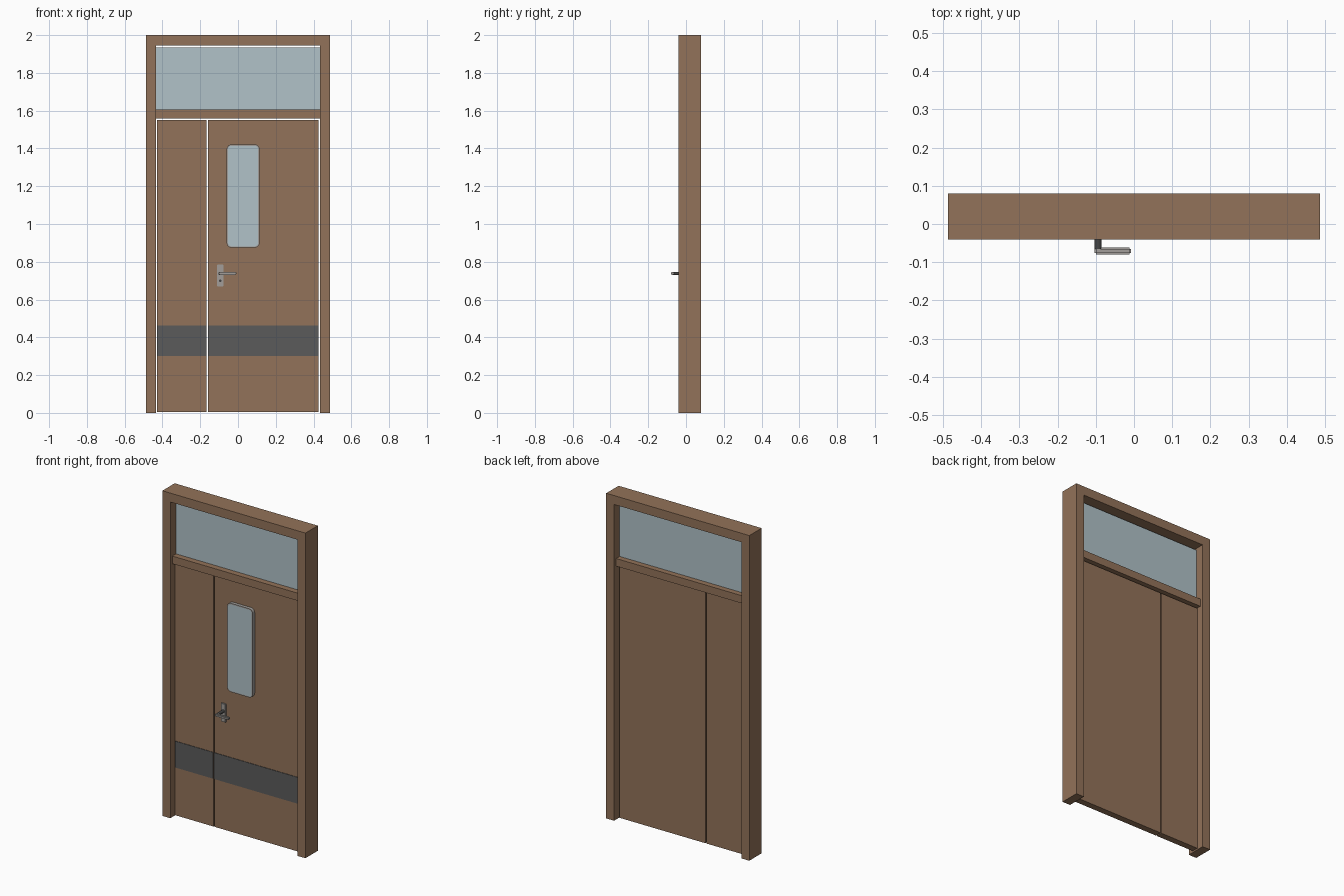
import bpy, bmesh, math
from mathutils import Matrix

if "Cube" in bpy.data.objects:
    bpy.data.objects.remove(bpy.data.objects["Cube"], do_unlink=True)


def material(name, r, g, b):
    m = bpy.data.materials.new(name)
    m.use_nodes = True
    m.diffuse_color = (r, g, b, 1)
    m.node_tree.nodes["Principled BSDF"].inputs["Base Color"].default_value = (r, g, b, 1)
    return m


wood = material("brown wood", 0.29, 0.17, 0.1)
glass = material("pale glass", 0.44, 0.54, 0.58)
kick = material("dark grey plate", 0.105, 0.105, 0.105)
steel = material("brushed steel", 0.36, 0.34, 0.32)
dark = material("dark steel", 0.06, 0.06, 0.06)


def finish(name, bm, *mats):
    bmesh.ops.recalc_face_normals(bm, faces=bm.faces)
    me = bpy.data.meshes.new(name)
    bm.to_mesh(me)
    bm.free()
    ob = bpy.data.objects.new(name, me)
    for m in mats:
        me.materials.append(m)
    bpy.context.collection.objects.link(ob)
    return ob


def box(name, x, y, z, mat, bevel=0):
    bm = bmesh.new()
    bmesh.ops.create_cube(bm, size=1)
    for v in bm.verts:
        v.co = [lo + (c + 0.5) * (hi - lo) for c, (lo, hi) in zip(v.co, (x, y, z))]
    if bevel:
        bmesh.ops.bevel(bm, geom=bm.edges[:], offset=bevel, segments=2, affect='EDGES')
    return finish(name, bm, mat)


def rod(name, x, z, y, radius, mat):
    # cylinder lying along y
    bm = bmesh.new()
    bmesh.ops.create_cone(bm, cap_ends=True, segments=20, radius1=radius, radius2=radius,
                          depth=y[1] - y[0])
    bm.transform(Matrix.Translation((x, sum(y) / 2, z)) @ Matrix.Rotation(math.pi / 2, 4, 'X'))
    ob = finish(name, bm, mat)
    bpy.ops.object.select_all(action='DESELECT')
    ob.select_set(True)
    bpy.context.view_layer.objects.active = ob
    bpy.ops.object.shade_smooth_by_angle()
    return ob


# Frame
depth = (-0.04, 0.08)
inner, outer = 0.433, 0.487
box("jamb_right", (-outer, -inner), depth, (0, 2), wood)
box("jamb_left", (inner, outer), depth, (0, 2), wood)
box("frame_head", (-inner, inner), depth, (1.945, 2), wood)
box("transom_rail", (-inner, inner), (-0.02, 0.06), (1.558, 1.605), wood)
box("transom_glass", (-inner, inner), (0.016, 0.026), (1.605, 1.935), glass)

# Door leaves with kick plates
front, back = 0.0, 0.04
for side, x in (("narrow", (-0.428, -0.167)), ("wide", (-0.16, 0.426))):
    box(side + "_leaf", x, (front, back), (0.005, 1.551), wood)
    box(side + "_kick_plate", x, (front - 0.003, front), (0.3, 0.462), kick)

# Vision panel: raised rounded rim with an inset glass face
cx, cz, hw, hh, r = 0.027, 1.148, 0.087, 0.273, 0.025
bm = bmesh.new()
ring = []
for i, (sx, sz) in enumerate(((1, 1), (-1, 1), (-1, -1), (1, -1))):
    for k in range(7):
        a = math.pi / 2 * (i + k / 6)
        ring.append(bm.verts.new((cx + sx * (hw - r) + r * math.cos(a), front,
                                  cz + sz * (hh - r) + r * math.sin(a))))
face = bm.faces.new(ring)
ext = bmesh.ops.extrude_face_region(bm, geom=[face])
bmesh.ops.translate(bm, vec=(0, -0.02, 0),
                    verts=[v for v in ext["geom"] if isinstance(v, bmesh.types.BMVert)])
pane = next(f for f in ext["geom"] if isinstance(f, bmesh.types.BMFace))
bmesh.ops.inset_region(bm, faces=[pane], thickness=0.007, depth=0)
pane.material_index = 1
finish("vision_panel", bm, steel, glass)

# Lever handle
hx, hz = -0.094, 0.738
box("handle_plate", (hx - 0.017, hx + 0.017), (front - 0.01, front), (0.67, 0.785), steel, 0.003)
rod("handle_spindle", hx, hz, (-0.065, front), 0.009, dark)
box("handle_lever", (-0.103, -0.008), (-0.08, -0.062), (hz - 0.008, hz + 0.008), steel, 0.004)
rod("keyhole", hx, 0.7, (front - 0.014, front), 0.007, dark)
